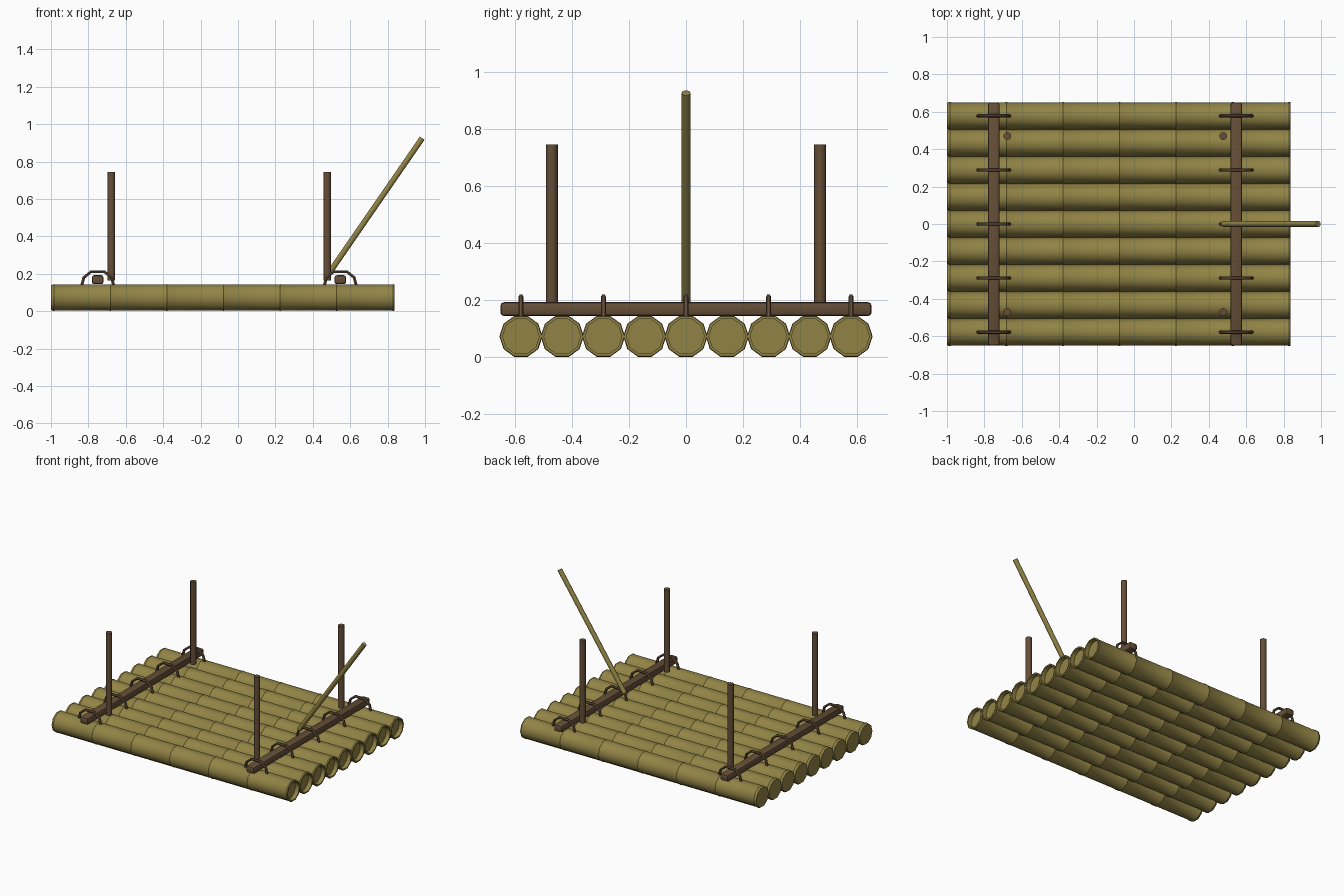
import bpy, bmesh, math
from mathutils import Vector

if "Cube" in bpy.data.objects:
    bpy.data.objects.remove(bpy.data.objects["Cube"])


def material(name, rgb):
    m = bpy.data.materials.new(name)
    m.diffuse_color = (*rgb, 1)
    m.use_nodes = True
    m.node_tree.nodes["Principled BSDF"].inputs["Base Color"].default_value = m.diffuse_color
    return m


BAMBOO = material("olive bamboo", (0.285, 0.228, 0.060))
WOOD = material("dark brown wood", (0.130, 0.076, 0.038))


def finish(name, bm, mat, angle=None):
    bmesh.ops.recalc_face_normals(bm, faces=bm.faces)
    mesh = bpy.data.meshes.new(name)
    bm.to_mesh(mesh)
    bm.free()
    mesh.materials.append(mat)
    obj = bpy.data.objects.new(name, mesh)
    bpy.context.collection.objects.link(obj)
    if angle:
        bpy.context.view_layer.objects.active = obj
        obj.select_set(True)
        bpy.ops.object.shade_smooth_by_angle(angle=math.radians(angle))
        obj.select_set(False)
    return obj


def tube(name, rings, sides, mat, angle=None, turn=0.0):
    """Skin a capped tube through rings of (centre, axis, radius)."""
    bm = bmesh.new()
    loops = []
    for centre, axis, r in rings:
        axis = Vector(axis).normalized()
        u = Vector((0, 1, 0))
        w = axis.cross(u).normalized()
        loops.append([bm.verts.new(Vector(centre) + r * (
            math.cos(turn + math.tau * k / sides) * u +
            math.sin(turn + math.tau * k / sides) * w)) for k in range(sides)])
    for a, b in zip(loops, loops[1:]):
        for k in range(sides):
            n = (k + 1) % sides
            bm.faces.new((a[k], a[n], b[n], b[k]))
    bm.faces.new(loops[0])
    bm.faces.new(loops[-1])
    return finish(name, bm, mat, angle)


# Bamboo logs: ridged nodes along the length, recessed front end
R, RIDGE, LOG_Z = 0.0725, 0.0755, 0.0725
profile = [(-1.0, 0.070)]
for i in range(7):
    x = -0.985 + i * 0.3025
    profile += [(x - 0.007, R), (x, RIDGE), (x + 0.007, R)]
profile += [(0.838, 0.073), (0.838, 0.064), (0.808, 0.064)]
for i in range(9):
    y = (i - 4) * 0.1445
    tube(f"bamboo_log_{i + 1}", [((x, y, LOG_Z), (1, 0, 0), r) for x, r in profile],
         10, BAMBOO, 40)

for side, beam_x, post_x in (("left", -0.75, -0.677), ("right", 0.547, 0.477)):
    # Cross beam with chamfered edges
    bm = bmesh.new()
    bmesh.ops.create_cube(bm, size=1)
    for v in bm.verts:
        v.co = Vector((beam_x + v.co.x * 0.062, v.co.y * 1.3, 0.168 + v.co.z * 0.048))
    bmesh.ops.bevel(bm, geom=bm.edges[:], offset=0.012, segments=2,
                    profile=0.5, affect='EDGES')
    finish(f"{side}_cross_beam", bm, WOOD, 35)

    # Lashings arched over the beam
    arch = [(-0.085, 0.138), (-0.074, 0.180), (-0.036, 0.211),
            (0.036, 0.211), (0.074, 0.180), (0.085, 0.138)]
    for j, y in enumerate((-0.578, -0.289, 0, 0.289, 0.578)):
        pts = [Vector((beam_x + x, y, z)) for x, z in arch]
        rings = []
        for k, p in enumerate(pts):
            tangent = pts[min(k + 1, 5)] - pts[max(k - 1, 0)]
            rings.append((p, tangent, 0.009))
        tube(f"{side}_lashing_{j + 1}", rings, 6, WOOD, 40)

    # Upright posts
    for label, y in (("front", -0.47), ("back", 0.47)):
        tube(f"{side}_{label}_post",
             [((post_x, y, 0.165), (0, 0, 1), 0.021),
              ((post_x, y, 0.745), (0, 0, 1), 0.021)],
             10, WOOD, 40)

# Slanted steering pole
low, high = Vector((0.478, 0, 0.19)), Vector((0.985, 0, 0.925))
tube("steering_pole", [(low, high - low, 0.016), (high, high - low, 0.016)],
     10, BAMBOO, 40)
